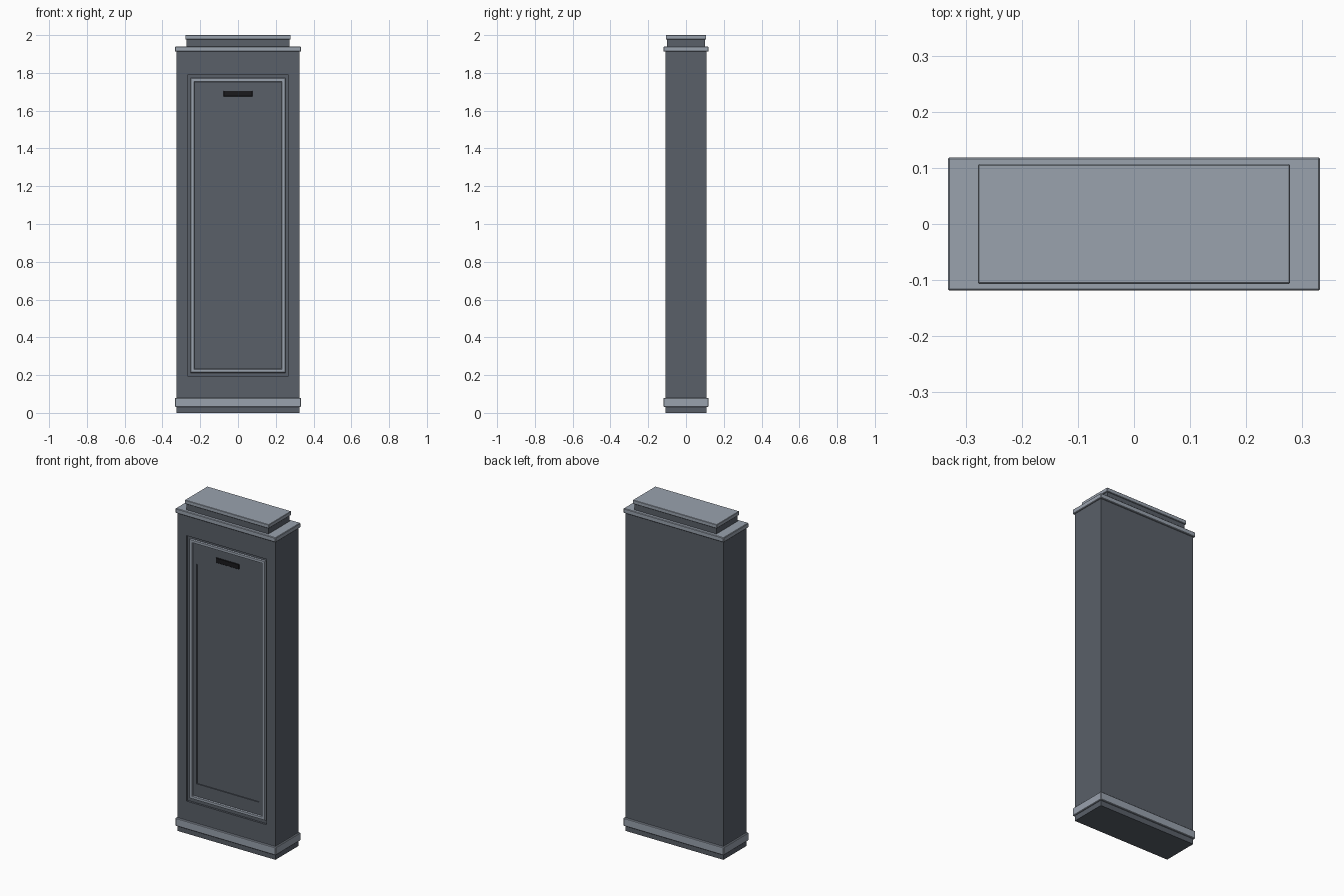
import bpy, bmesh

if "Cube" in bpy.data.objects:
    bpy.data.objects.remove(bpy.data.objects["Cube"])


def material(name, rgb):
    m = bpy.data.materials.new(name)
    m.diffuse_color = (*rgb, 1)
    m.use_nodes = True
    m.node_tree.nodes["Principled BSDF"].inputs["Base Color"].default_value = m.diffuse_color
    return m


DARK = material("dark_grey", (0.10, 0.115, 0.14))
TRIM = material("light_grey", (0.32, 0.36, 0.42))
BLACK = material("black", (0.01, 0.01, 0.012))


def finish(bm, name, mat):
    bmesh.ops.recalc_face_normals(bm, faces=bm.faces)
    mesh = bpy.data.meshes.new(name)
    bm.to_mesh(mesh)
    bm.free()
    mesh.materials.append(mat)
    ob = bpy.data.objects.new(name, mesh)
    bpy.context.collection.objects.link(ob)
    return ob


def box_bm(hx, y0, y1, z0, z1):
    bm = bmesh.new()
    bmesh.ops.create_cube(bm, size=1)
    for v in bm.verts:
        v.co = (hx if v.co.x > 0 else -hx,
                y1 if v.co.y > 0 else y0,
                z1 if v.co.z > 0 else z0)
    return bm


def box(name, hx, y0, y1, z0, z1, mat, bevel=0):
    ob = finish(box_bm(hx, y0, y1, z0, z1), name, mat)
    if bevel:
        mod = ob.modifiers.new("bevel", 'BEVEL')
        mod.width = bevel
        mod.segments = 1
    return ob


def sink(bm, face, hx, z0, z1, y_edge, y_floor):
    """Inset a front face to a rectangle, then step it back to y_floor."""
    zmid = (z0 + z1) / 2
    for y in (y_edge, y_floor):
        bmesh.ops.inset_individual(bm, faces=[face], thickness=0.001)
        for v in face.verts:
            v.co = (hx if v.co.x > 0 else -hx, y, z1 if v.co.z > zmid else z0)


# Main body with stepped recesses in the front
bm = box_bm(0.325, -0.109, 0.109, 0.06, 1.93)
front = min(bm.faces, key=lambda f: f.calc_center_median().y)
sink(bm, front, 0.267, 0.195, 1.79, -0.109, -0.097)
sink(bm, front, 0.207, 0.31, 1.63, -0.097, -0.091)
finish(bm, "body", DARK)

# Moulding frame: mitred bevelled ring inside the recess
bm = bmesh.new()
rings = []
for y, inset in ((-0.096, 0), (-0.104, 0.004), (-0.104, 0.019), (-0.096, 0.023)):
    x, lo, hi = 0.253 - inset, 0.212 + inset, 1.774 - inset
    rings.append([bm.verts.new((px, y, pz)) for px, pz in
                  ((-x, lo), (x, lo), (x, hi), (-x, hi))])
for k in range(4):
    a, b = rings[k], rings[(k + 1) % 4]
    for i in range(4):
        j = (i + 1) % 4
        bm.faces.new((a[i], a[j], b[j], b[i]))
finish(bm, "panel_moulding", TRIM)

# Slot handle
box("handle_slot", 0.077, -0.102, -0.094, 1.675, 1.705, BLACK, 0.002)

# Base and top stack
box("plinth", 0.325, -0.109, 0.109, 0, 0.06, DARK)
box("base_trim", 0.333, -0.119, 0.119, 0.032, 0.08, TRIM, 0.003)
box("top_trim", 0.333, -0.119, 0.119, 1.912, 1.94, TRIM, 0.003)
box("neck", 0.272, -0.1, 0.1, 1.935, 1.982, DARK)
box("cap", 0.279, -0.107, 0.107, 1.977, 2.0, TRIM, 0.002)
